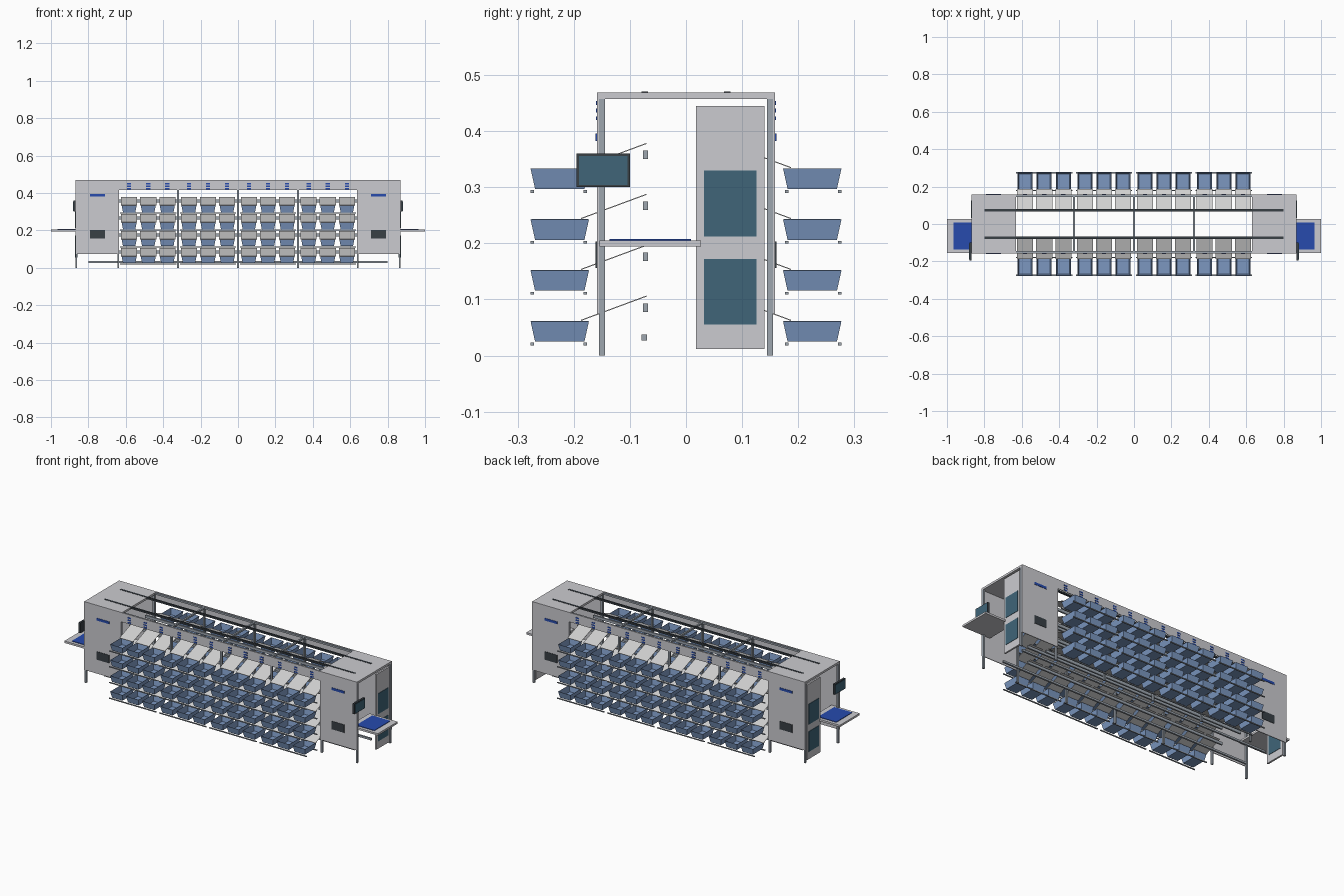
import bpy, bmesh
from mathutils import Matrix, Vector

cube = bpy.data.objects.get("Cube")
if cube:
    bpy.data.objects.remove(cube)


def material(name, r, g, b):
    m = bpy.data.materials.new(name)
    m.use_nodes = True
    m.diffuse_color = (r, g, b, 1)
    m.node_tree.nodes["Principled BSDF"].inputs["Base Color"].default_value = (r, g, b, 1)
    return m


PANEL = material("light grey panel", 0.60, 0.60, 0.63)
CHUTE = material("pale chute", 0.64, 0.64, 0.64)
STEEL = material("steel grey", 0.34, 0.38, 0.43)
DARK = material("dark rail", 0.04, 0.05, 0.06)
BIN = material("bin blue", 0.20, 0.31, 0.53)
BLUE = material("strong blue", 0.02, 0.07, 0.42)
GLASS = material("teal glass", 0.05, 0.13, 0.19)


def add_object(name, mesh, loc=(0, 0, 0)):
    ob = bpy.data.objects.new(name, mesh)
    ob.location = loc
    bpy.context.collection.objects.link(ob)
    return ob


def box(name, xs, ys, zs, mat):
    """Box between pairs of limits, given in any order."""
    size = [abs(b - a) for a, b in (xs, ys, zs)]
    mid = Vector([(a + b) / 2 for a, b in (xs, ys, zs)])
    bm = bmesh.new()
    bmesh.ops.create_cube(bm, size=1, matrix=Matrix.Diagonal((*size, 1)))
    mesh = bpy.data.meshes.new(name)
    bm.to_mesh(mesh)
    bm.free()
    mesh.materials.append(mat)
    return add_object(name, mesh, mid)


def span(sign, a, b):
    return (sign * a, sign * b)


def around(c, w):
    return (c - w / 2, c + w / 2)


# Open tapered bin, shared by every slot
bm = bmesh.new()
bmesh.ops.create_cube(bm, size=1)
for v in bm.verts:
    top = v.co.z > 0
    v.co.x *= 0.080 if top else 0.066
    v.co.y *= 0.104 if top else 0.088
    v.co.z *= 0.036
bmesh.ops.delete(bm, geom=[f for f in bm.faces if f.normal.z > 0.9], context="FACES")
bin_mesh = bpy.data.meshes.new("bin")
bm.to_mesh(bin_mesh)
bm.free()
bin_mesh.materials.append(BIN)

# Sloping chute sheets, one mesh per side
chute_mesh = {}
for s in (-1, 1):
    bm = bmesh.new()
    bmesh.ops.create_cube(bm, size=1, matrix=Matrix.Diagonal((0.086, 0.117, 0.002, 1)))
    for v in bm.verts:
        v.co.z += -s * v.co.y * 0.37
    chute_mesh[s] = bpy.data.meshes.new("chute")
    bm.to_mesh(chute_mesh[s])
    bm.free()
    chute_mesh[s].materials.append(CHUTE)

BAYS = (-0.48, -0.16, 0.16, 0.48)
COLUMNS = [b + d for b in BAYS for d in (-0.102, 0, 0.102)]
ROWS = [r * 0.0907 for r in range(4)]

for s in (-1, 1):
    # Bins and chutes
    for z in ROWS:
        for x in COLUMNS:
            ob = add_object("bin", bin_mesh, (x, s * 0.225, z + 0.043))
            mod = ob.modifiers.new("wall", "SOLIDIFY")
            mod.thickness = 0.002
            add_object("chute", chute_mesh[s], (x, s * 0.1285, z + 0.0845))
        # Bin support rails per bay and the long chute rail
        for b in BAYS:
            for y in (0.1795, 0.274):
                box("bin_rail", around(b, 0.30), around(s * y, 0.006), (z + 0.018, z + 0.023), STEEL)
        box("chute_rail", (-0.64, 0.64), around(s * 0.0725, 0.009), (z + 0.078, z + 0.093), STEEL)
    box("lower_rail", (-0.8, 0.8), around(s * 0.0745, 0.010), (0.027, 0.038), STEEL)
    box("roof_rail", (-0.8, 0.8), around(s * 0.0735, 0.011), (0.461, 0.4706), DARK)

    # Header strip with three label dashes over each column
    box("header_panel", (-0.64, 0.64), span(s, 0.155, 0.159), (0.415, 0.469), PANEL)
    box("top_beam", (-0.64, 0.64), span(s, 0.145, 0.155), (0.457, 0.467), STEEL)
    for x in COLUMNS:
        for z in (0.423, 0.4365, 0.450):
            box("label_dash", around(x, 0.022), span(s, 0.158, 0.1605), around(z, 0.007), BLUE)

    # Frame posts
    for x in (-0.865, -0.64, -0.32, 0, 0.32, 0.64, 0.865):
        box("post", around(x, 0.010), span(s, 0.144, 0.155), (0, 0.457), STEEL)

    # Cabinet side panels with display and name strip
    for e in (-1, 1):
        box("cabinet_side", span(e, 0.635, 0.87), span(s, 0.155, 0.159), (0.075, 0.469), PANEL)
        box("side_display", span(e, 0.71, 0.79), span(s, 0.158, 0.161), (0.156, 0.203), DARK)
        box("side_strip", span(e, 0.71, 0.79), span(s, 0.158, 0.161), (0.382, 0.396), BLUE)

for x in (-0.32, 0, 0.32):
    box("cross_beam", around(x, 0.010), (-0.155, 0.155), (0.457, 0.467), STEEL)

for e in (-1, 1):
    # Cabinet roof
    box("cabinet_roof", span(e, 0.63, 0.87), (-0.155, 0.155), (0.457, 0.469), PANEL)

    # End door with two windows
    box("end_door", span(e, 0.860, 0.870), (0.018, 0.140), (0.012, 0.445), PANEL)
    for z0, z1 in ((0.055, 0.172), (0.212, 0.330)):
        box("door_window", span(e, 0.858, 0.872), (0.032, 0.126), (z0, z1), GLASS)

    # Feed table with mat
    box("feed_table", span(e, 0.82, 1.0), (-0.154, 0.027), (0.194, 0.205), PANEL)
    box("table_mat", span(e, 0.85, 0.965), (-0.136, 0.009), (0.204, 0.208), BLUE)

    # Monitor with screen
    box("monitor", span(e, 0.868, 0.880), (-0.195, -0.100), (0.300, 0.360), DARK)
    box("monitor_screen", span(e, 0.879, 0.882), (-0.191, -0.104), (0.304, 0.356), GLASS)
